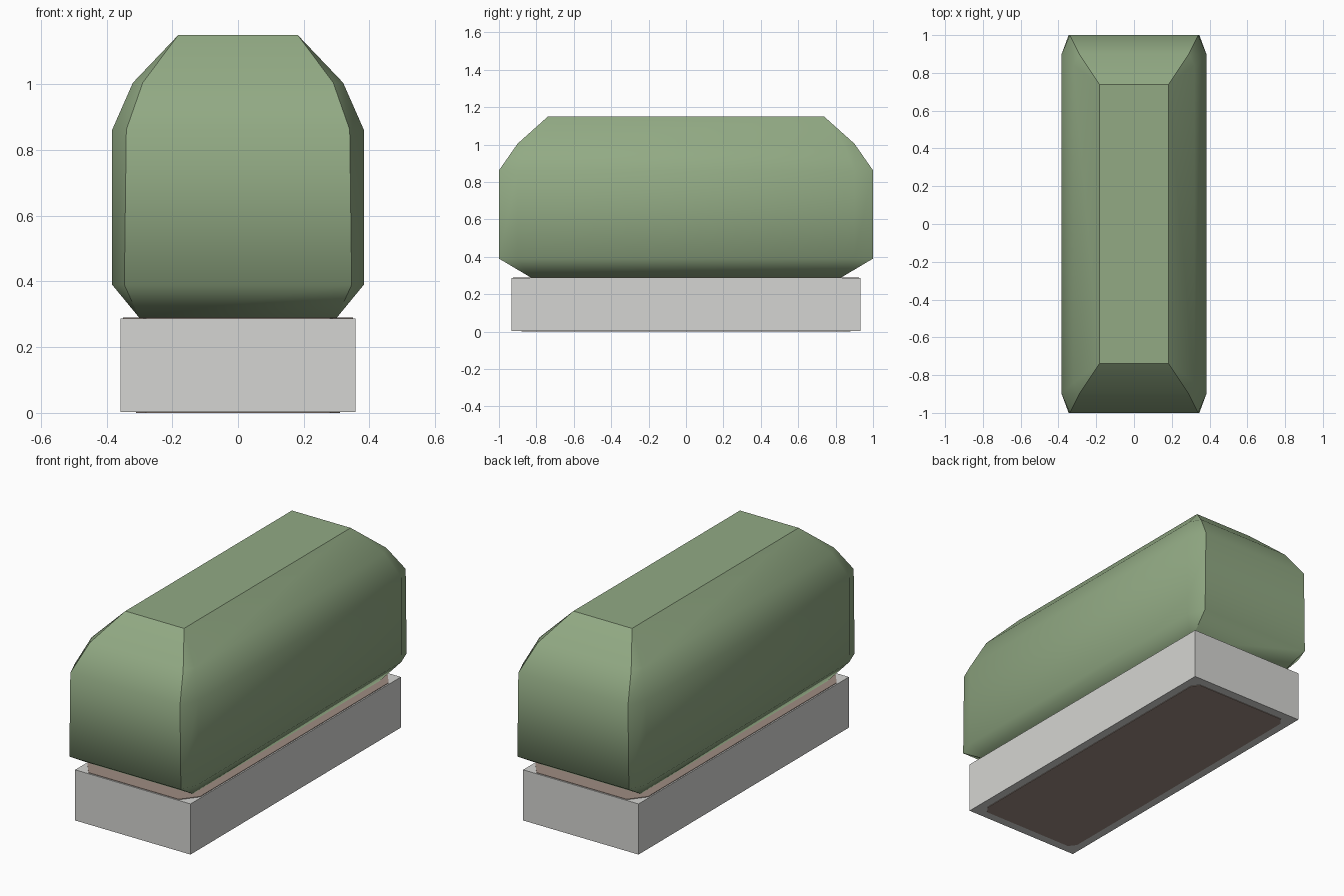
import bpy, bmesh

if "Cube" in bpy.data.objects:
    bpy.data.objects.remove(bpy.data.objects["Cube"])


def material(name, rgb):
    lin = [((c / 255 + 0.055) / 1.055) ** 2.4 for c in rgb]
    m = bpy.data.materials.new(name)
    m.diffuse_color = (*lin, 1)
    m.use_nodes = True
    m.node_tree.nodes["Principled BSDF"].inputs["Base Color"].default_value = m.diffuse_color
    return m


def loft(name, rings, mat, smooth=False):
    """Stack of chamfered rectangles: (half x, half y, chamfer x, chamfer y, z)."""
    bm = bmesh.new()
    loops = []
    for hx, hy, cx, cy, z in rings:
        pts = []
        for sx, sy in ((1, -1), (1, 1), (-1, 1), (-1, -1)):
            pair = [(sx * (hx - cx), sy * hy, z), (sx * hx, sy * (hy - cy), z)]
            pts += pair if sx * sy < 0 else pair[::-1]
        loops.append([bm.verts.new(p) for p in pts])
    for a, b in zip(loops, loops[1:]):
        for i in range(8):
            j = (i + 1) % 8
            f = bm.faces.new((a[i], a[j], b[j], b[i]))
            f.smooth = smooth
            # crease where the end faces meet the corner chamfers
            if i % 4 in (0, 2):
                k = i if i % 4 == 0 else j
                e = bm.edges.get((a[k], b[k]))
                if e:
                    e.smooth = False
    bm.faces.new(loops[0][::-1]).smooth = smooth
    top = bm.faces.new(loops[-1])
    for e in top.edges:
        e.smooth = False
    bmesh.ops.remove_doubles(bm, verts=bm.verts, dist=1e-4)
    bmesh.ops.recalc_face_normals(bm, faces=bm.faces)
    me = bpy.data.meshes.new(name)
    bm.to_mesh(me)
    bm.free()
    me.materials.append(mat)
    ob = bpy.data.objects.new(name, me)
    bpy.context.collection.objects.link(ob)
    return ob


green = material("leaf green", (146, 170, 132))
grey = material("concrete grey", (213, 213, 210))
brown = material("soil brown", (158, 140, 130))

# planter box
loft("planter", [(0.358, 0.932, 0, 0, 0.003), (0.358, 0.932, 0, 0, 0.287)], grey)

# soil filling the planter, showing at the top and through the base
loft("soil", [(0.31, 0.88, 0.03, 0.04, 0), (0.31, 0.88, 0.03, 0.04, 0.28),
              (0.35, 0.925, 0.07, 0.09, 0.284), (0.35, 0.925, 0.07, 0.09, 0.29)], brown)

# clipped hedge
loft("hedge", [(0.30, 0.83, 0, 0, 0.289),
               (0.383, 1.0, 0.037, 0.10, 0.39),
               (0.383, 1.0, 0.043, 0.10, 0.862),
               (0.32, 0.90, 0.03, 0.06, 1.005),
               (0.182, 0.738, 0, 0, 1.15)], green, True)
